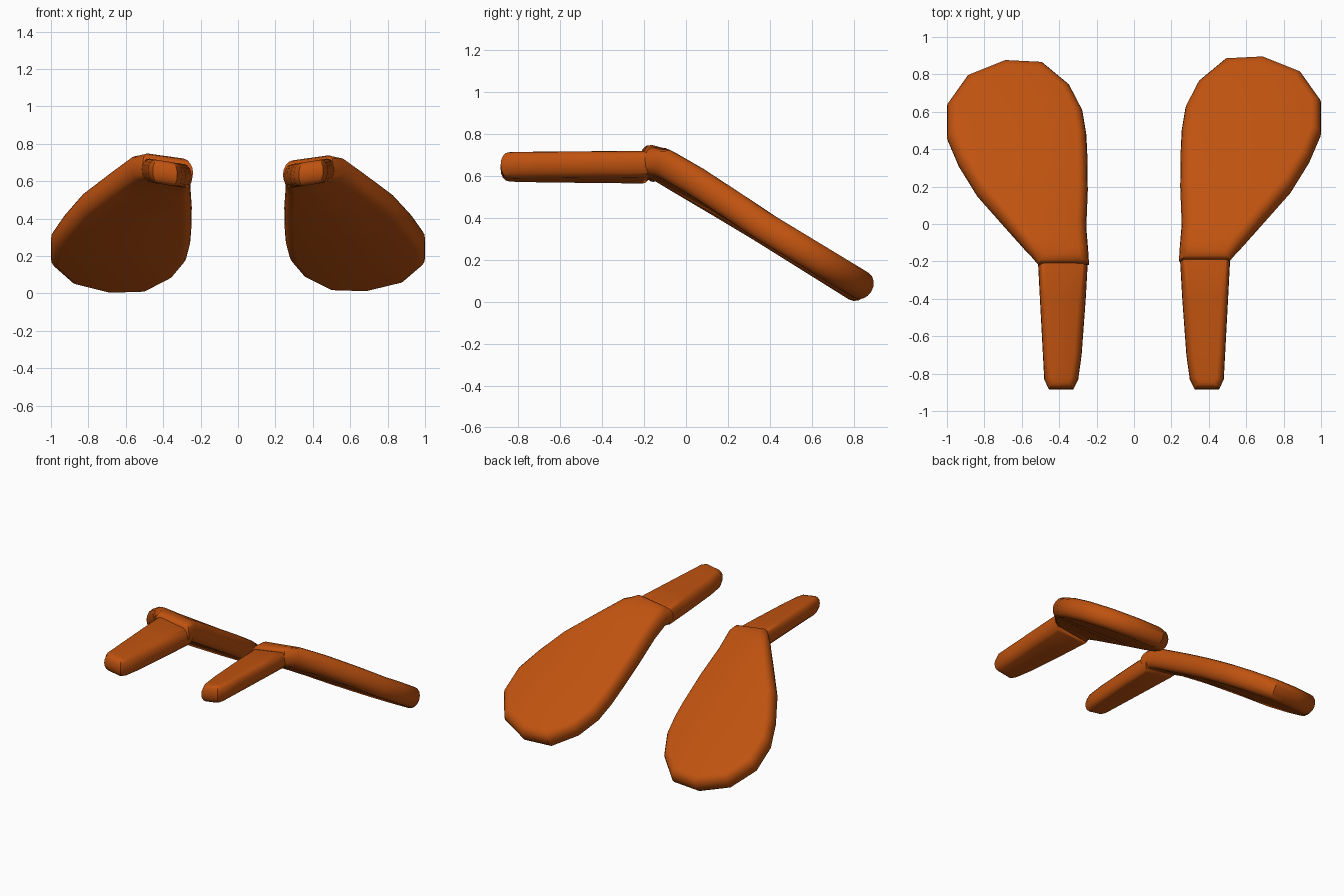
import bpy, bmesh, math
from mathutils import Vector

if "Cube" in bpy.data.objects:
    bpy.data.objects.remove(bpy.data.objects["Cube"])

mat = bpy.data.materials.new("burnt_orange")
mat.diffuse_color = (0.52, 0.085, 0.005, 1)
mat.use_nodes = True
mat.node_tree.nodes["Principled BSDF"].inputs["Base Color"].default_value = mat.diffuse_color


def inset_loop(pts, d):
    """Move a counter-clockwise 2D outline inwards by d with mitred corners."""
    out = []
    for i, p in enumerate(pts):
        a = (p - pts[i - 1]).normalized()
        b = (pts[(i + 1) % len(pts)] - p).normalized()
        na, nb = Vector((-a.y, a.x)), Vector((-b.y, b.x))
        m = (na + nb).normalized()
        out.append(p + m * d / max(m.dot(na), 0.6))
    return out


def slab(name, pairs, side, height, half, rim, dy=0.0):
    """Padded slab: paired edge points, rounded rim, draped over height(x, y)."""
    left = [Vector((p[0], p[1] + dy)) for p in pairs]
    right = [Vector((p[2], p[3] + dy)) for p in pairs]
    loop = right + left[::-1]
    n, k = len(loop), len(pairs)
    bm = bmesh.new()
    rings = []
    steps = 8
    for s in range(steps + 1):
        t = math.pi * (s / steps - 0.5)
        h, d = half * math.sin(t), rim * (1 - math.cos(t))
        ring = []
        for p in inset_loop(loop, d):
            e = 0.04
            slope = (height(p.x, p.y + e) - height(p.x, p.y - e)) / (2 * e)
            nrm = Vector((0, -slope, 1)).normalized()
            pos = Vector((p.x, p.y, height(p.x, p.y))) + nrm * h
            ring.append(bm.verts.new((pos.x * side, pos.y, pos.z)))
        rings.append(ring)
    for r0, r1 in zip(rings, rings[1:]):
        for i in range(n):
            j = (i + 1) % n
            bm.faces.new((r0[i], r0[j], r1[j], r1[i]))
    # broad top and bottom faces as strips between the paired edges
    for ring in (rings[0], rings[-1]):
        for i in range(k - 1):
            bm.faces.new((ring[i], ring[i + 1], ring[n - 2 - i], ring[n - 1 - i]))
    bmesh.ops.recalc_face_normals(bm, faces=bm.faces)
    me = bpy.data.meshes.new(name)
    bm.to_mesh(me)
    bm.free()
    ob = bpy.data.objects.new(name, me)
    bpy.context.collection.objects.link(ob)
    me.materials.append(mat)
    bpy.ops.object.select_all(action='DESELECT')
    ob.select_set(True)
    bpy.context.view_layer.objects.active = ob
    bpy.ops.object.shade_smooth_by_angle(angle=math.radians(35))
    return ob


# inner x, y, outer x, y from neck to tip
BLADE = [(.24, -.2, .51, -.2), (.245, -.12, .575, -.125), (.255, 0, .69, .01),
         (.247, .2, .84, .18), (.25, .4, .94, .34), (.255, .5, 1, .48),
         (.275, .62, 1, .65), (.345, .755, .89, .805), (.49, .875, .69, .885)]
HANDLE = [(.325, -.885, .455, -.885), (.298, -.83, .48, -.83), (.28, -.7, .487, -.7),
          (.258, -.4, .503, -.4), (.245, -.17, .515, -.17)]

for label, side, dy, z0, slope, top in (("right", 1, 0, .585, .606, .66),
                                        ("left", -1, -.02, .58, .625, .67)):
    # sloping blade, gently twisted at the neck
    def blade_height(x, y):
        twist = 0.14 * min(1, max(0, (0.3 - y) / 0.45))
        return min(top, z0 - slope * y) + twist * (x - 0.42)

    # level tapered handle with the same roll
    def handle_height(x, y):
        return 0.643 + 0.16 * (x - 0.38)

    slab(label + "_blade", BLADE, side, blade_height, .07, .05, dy)
    slab(label + "_handle", HANDLE, side, handle_height, .063, .04)
